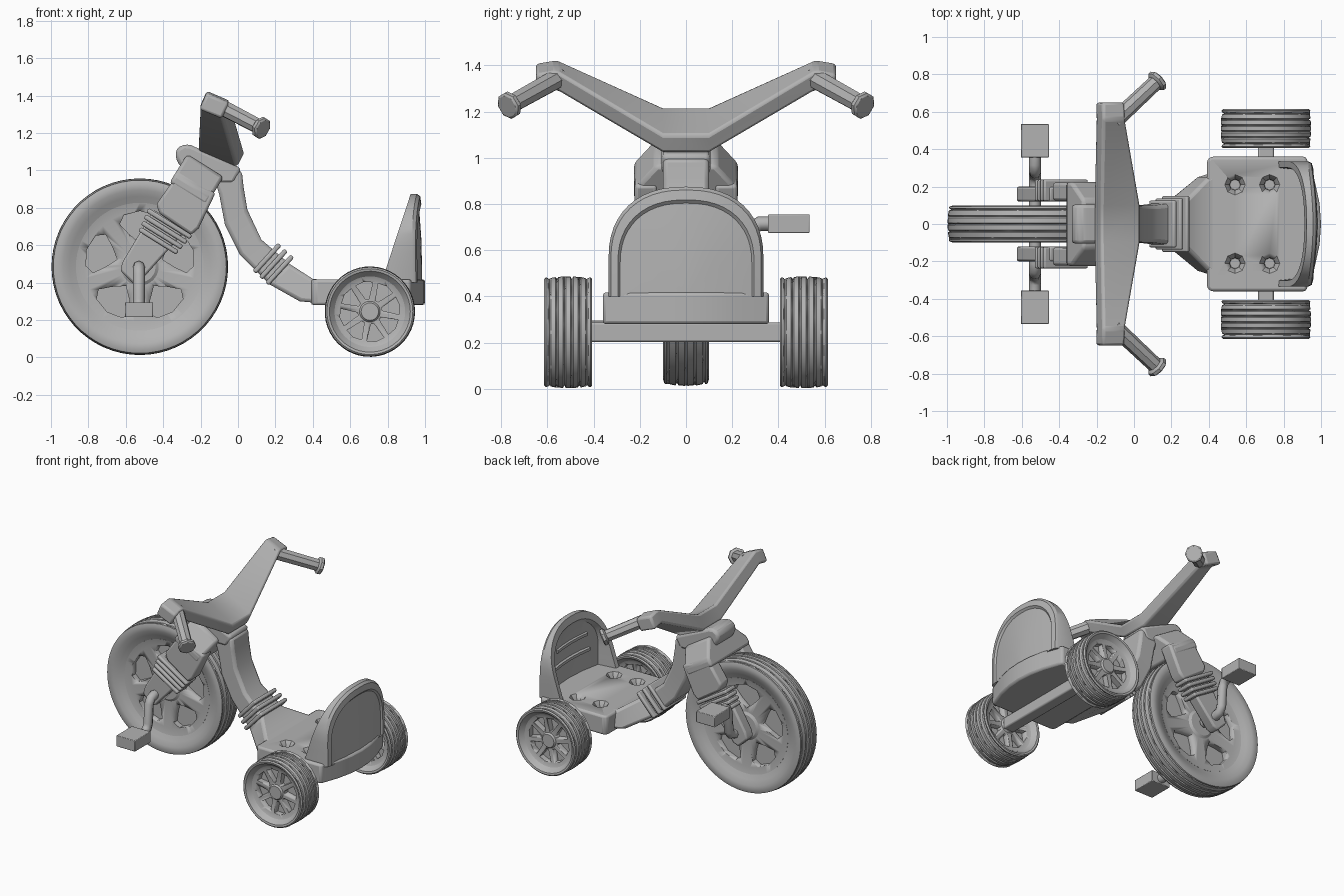
import bpy, bmesh
from math import sin, cos, pi, atan2
from mathutils import Matrix, Vector

if "Cube" in bpy.data.objects:
    bpy.data.objects.remove(bpy.data.objects["Cube"])

grey = bpy.data.materials.new("plain_grey")
grey.use_nodes = True
TONE = (0.45, 0.45, 0.45, 1)
grey.diffuse_color = TONE
grey.node_tree.nodes["Principled BSDF"].inputs["Base Color"].default_value = TONE


def finish(name, bm, bevel=0, segments=2):
    bmesh.ops.recalc_face_normals(bm, faces=bm.faces)
    mesh = bpy.data.meshes.new(name)
    bm.to_mesh(mesh)
    bm.free()
    ob = bpy.data.objects.new(name, mesh)
    bpy.context.collection.objects.link(ob)
    mesh.materials.append(grey)
    bpy.ops.object.select_all(action="DESELECT")
    ob.select_set(True)
    bpy.context.view_layer.objects.active = ob
    bpy.ops.object.shade_smooth_by_angle(angle=0.55)
    if bevel:
        mod = ob.modifiers.new("soft_edges", "BEVEL")
        mod.width, mod.segments, mod.limit_method = bevel, segments, "ANGLE"
    return ob


def loft(bm, rings, closed=False, caps=True):
    """Skin a list of closed point rings."""
    loops = [[bm.verts.new(p) for p in ring] for ring in rings]
    n = len(loops[0])
    pairs = list(zip(loops, loops[1:])) + ([(loops[-1], loops[0])] if closed else [])
    for a, b in pairs:
        for i in range(n):
            bm.faces.new((a[i], a[(i + 1) % n], b[(i + 1) % n], b[i]))
    if caps and not closed:
        bm.faces.new(loops[0])
        bm.faces.new(loops[-1])


def prism(name, outline, y0, y1, bevel=0):
    bm = bmesh.new()
    loft(bm, [[(x, y, z) for x, z in outline] for y in (y0, y1)])
    return finish(name, bm, bevel)


def box(name, centre, size, tilt=0, bevel=0.01):
    bm = bmesh.new()
    place = Matrix.Translation(centre) @ Matrix.Rotation(tilt, 4, "Y") @ Matrix.Diagonal((*size, 1))
    bmesh.ops.create_cube(bm, size=1, matrix=place)
    return finish(name, bm, bevel)


def rod(name, a, b, profile, sides=8):
    """Turned part along a-b; profile holds (fraction, radius)."""
    a, b = Vector(a), Vector(b)
    spin = (b - a).to_track_quat("Z", "Y")
    bm = bmesh.new()
    loft(bm, [[a.lerp(b, t) + spin @ Vector((r * cos(2 * pi * i / sides), r * sin(2 * pi * i / sides), 0))
               for i in range(sides)] for t, r in profile])
    return finish(name, bm)


def cut(target, cutter):
    cutter.hide_render = True
    cutter.hide_set(True)
    mod = target.modifiers.new("cut", "BOOLEAN")
    mod.object, mod.solver = cutter, "EXACT"


def wheel(name, centre, radius, rim, half, hole, count, turn, rows, segs):
    cx, cy, cz = centre
    spot = lambda r, a, y: (cx + r * cos(a), cy + y, cz + r * sin(a))
    # tyre with dashed tread grooves
    wall = radius - rim
    side = [(0.62, rim), (0.8, rim + wall * 0.3), (0.97, rim + wall * 0.55), (1, radius - wall * 0.22), (0.93, radius - wall * 0.07)]
    prof = [(-y * half, r, None) for y, r in side]
    for k in range(rows):
        y = half * 0.78 * (2 * k / (rows - 1) - 1)
        crown = radius - 0.012 * (y / half) ** 2
        prof += [(y - 0.006, crown, None), (y, crown, k), (y + 0.006, crown, None)]
    prof += [(y * half, r, None) for y, r in reversed(side)]
    bm = bmesh.new()
    loft(bm, [[spot(r - (0.012 if k is not None and (i + 2 * k) % 5 > 0 else 0), 2 * pi * i / segs, y)
               for y, r, k in prof] for i in range(segs)], closed=True)
    finish(name + "_tyre", bm)
    # dished rim with pocket openings on both faces
    bm = bmesh.new()
    rim_prof = [(-0.66, 0.25), (-0.55, 0.3), (-0.55, 0.88), (-0.66, 1.02), (0.66, 1.02), (0.55, 0.88), (0.55, 0.3), (0.66, 0.25)]
    loft(bm, [[spot(rim * r, 2 * pi * i / segs, y * half) for i in range(segs)] for y, r in rim_prof])
    disc = finish(name + "_rim", bm)
    bm = bmesh.new()
    for k in range(count):
        a = turn + 2 * pi * k / count
        for s in (-1, 1):
            loft(bm, [[spot(r * rim, a + d, s * y * half) for r, d in hole] for y in (0.15, 1.2)])
    cut(disc, finish(name + "_pocket_cutter", bm))


# wheels
petal = [(0.38, 0), (0.55, -0.32), (0.75, -0.44), (0.86, -0.3), (0.89, 0), (0.86, 0.3), (0.75, 0.44), (0.55, 0.32)]
wedge = [(0.36, -0.12), (0.85, -0.3), (0.88, 0), (0.85, 0.3), (0.36, 0.12)]
wheel("front_wheel", (-0.525, 0, 0.485), 0.472, 0.335, 0.1, petal, 5, pi / 2, 5, 60)
for tag, s in (("left", 1), ("right", -1)):
    wheel("rear_wheel_" + tag, (0.705, s * 0.51, 0.245), 0.242, 0.185, 0.104, wedge, 8, 0.2, 6, 45)
box("rear_axle", (0.705, 0, 0.245), (0.085, 0.9, 0.085))

# neck sweeping down and flaring into the seat
stations = [(0.02, 1.0, -0.13, 0.97, 0.1), (0.03, 0.91, -0.1, 0.87, 0.1), (0.05, 0.79, -0.07, 0.71, 0.1), (0.125, 0.63, 0.01, 0.55, 0.1),
            (0.276, 0.5, 0.17, 0.39, 0.12), (0.4, 0.42, 0.33, 0.3, 0.25), (0.5, 0.41, 0.5, 0.285, 0.3)]
bm = bmesh.new()
loft(bm, [[(x0, -w, z0), (x0, w, z0), (x1, w, z1), (x1, -w, z1)] for x0, z0, x1, z1, w in stations])
finish("neck", bm, 0.02)
for k in range(3):
    box("neck_ridge", (0.155 + 0.034 * k, 0, 0.53 - 0.031 * k), (0.026, 0.25 + 0.025 * k, 0.2), 0.74, 0.009)

# seat base with a bowed rear edge
bm = bmesh.new()
plan = [(0.39, -0.34), (0.41, -0.36), (0.92, -0.36)]
plan += [(1.0 - 0.65 * y * y, y) for y in (-0.33, -0.22, -0.11, 0, 0.11, 0.22, 0.33)]
plan += [(x, -y) for x, y in reversed(plan[:3])]
loft(bm, [[(x, y, z) for x, y in plan] for z in (0.28, 0.418)])
seat = finish("seat_base", bm, 0.018)
bm = bmesh.new()
for x in (0.54, 0.725):
    for y in (-0.21, 0.21):
        loft(bm, [[(x + r * cos(i * pi / 4), y + r * sin(i * pi / 4), z) for i in range(8)]
                  for r, z in ((0.028, 0.35), (0.03, 0.385), (0.056, 0.42), (0.056, 0.45))])
cut(seat, finish("seat_dimple_cutter", bm))

# wraparound backrest: arch rings from the rear centre, over the rim, to the front centre
HALF, STEPS = 0.335, 24
arch = [(HALF, 0.4), (HALF, 0.5)]
for i in range(STEPS + 1):
    a = pi * i / STEPS
    c, q = cos(a), sin(a)
    arch.append((HALF * (abs(c) ** 0.85) * (1 if c > 0 else -1), 0.57 + 0.305 * q ** 0.9 if 0 < i < STEPS else 0.57))
arch += [(-HALF, 0.5), (-HALF, 0.4)]


def rear_x(y, z):
    return 0.998 - 0.45 * y * y - 0.025 * ((z - 0.4) / 0.47) ** 3


def ring(s, depth, front):
    pts = []
    for y, z in arch:
        py, pz = y * s, 0.4 + (z - 0.4) * s
        x = rear_x(py, pz) - depth
        if front:
            x = 0.77 + 0.33 * (pz - 0.41) + 0.03 * (1 - s)
        pts.append((x, py, pz))
    return pts


bm = bmesh.new()
loft(bm, [ring(0.02, 0.014, 0), ring(0.45, 0.014, 0), ring(0.85, 0.014, 0), ring(0.88, 0, 0), ring(0.97, 0, 0),
          ring(1, 0.015, 0), ring(1, 0, 1), ring(0.97, 0, 1), ring(0.9, 0, 1), ring(0.85, 0.055, 0),
          ring(0.45, 0.055, 0), ring(0.02, 0.055, 0)])
finish("backrest", bm)
for z, w in ((0.56, 0.2), (0.68, 0.17)):
    bm = bmesh.new()
    ys = [w * (k / 4 - 1) for k in range(9)]
    loft(bm, [[(rear_x(y, z) - 0.05 - dx, y, z + dz) for dx, dz in ((0, -0.018), (0.02, -0.01), (0.02, 0.01), (0, 0.018))]
              for y in ys])
    finish("backrest_rib", bm)

# fork
prism("head_block", [(-0.335, 1.07), (-0.33, 1.115), (-0.29, 1.14), (-0.25, 1.135), (0.02, 1.01), (-0.02, 0.93), (-0.12, 0.93), (-0.31, 1.02)],
      -0.105, 0.105, 0.02)
lean = atan2(0.85, -0.53)
down, across = Vector((-0.53, 0, -0.85)), Vector((0.85, 0, -0.53))
top = Vector((-0.19, 0, 1.0))
bm = bmesh.new()
crown = [(-0.13, -0.03), (0.13, -0.03), (0.225, 0.09), (0.225, 0.15), (-0.225, 0.15), (-0.225, 0.09)]
loft(bm, [[top + across * s + down * t + Vector((0, y, 0)) for y, t in crown] for s in (-0.115, 0.115)])
finish("fork_crown", bm, 0.018)
for tag, s in (("left", 1), ("right", -1)):
    prism("fork_upper_" + tag, [(-0.33, 0.97), (-0.437, 0.818), (-0.42, 0.77), (-0.25, 0.655), (-0.21, 0.69), (-0.12, 0.88)],
          s * 0.125, s * 0.222, 0.015)
    prism("fork_lower_" + tag, [(-0.45, 0.79), (-0.615, 0.515), (-0.63, 0.465), (-0.56, 0.395), (-0.52, 0.41), (-0.28, 0.68)],
          s * 0.12, s * 0.2, 0.012)
    for k in range(4):
        p = top + down * (0.335 + 0.036 * k)
        box("fork_ridge_" + tag, (p.x, s * 0.18, p.z), (0.026, 0.115, 0.275 - 0.012 * k), lean, 0.009)

    # crank and pedal, one up and one down
    path = [(0.08, 0), (0.21, 0), (0.245, 0.012), (0.265, 0.045), (0.275, 0.18), (0.29, 0.215), (0.32, 0.23), (0.38, 0.23)]
    curve = bpy.data.curves.new("crank_" + tag, "CURVE")
    curve.dimensions, curve.bevel_depth, curve.bevel_resolution = "3D", 0.032, 2
    curve.use_fill_caps = True
    line = curve.splines.new("POLY")
    line.points.add(len(path) - 1)
    for pt, (y, z) in zip(line.points, path):
        pt.co = (-0.53, s * y, 0.485 + s * z, 1)
    curve.materials.append(grey)
    bpy.context.collection.objects.link(bpy.data.objects.new("crank_" + tag, curve))
    box("pedal_" + tag, (-0.53, s * 0.445, 0.485 + s * 0.23), (0.15, 0.18, 0.08), 0, 0.004)

    # handle grip with flanged end
    rod("grip_" + tag, (-0.11, s * 0.545, 1.35), (0.135, s * 0.775, 1.222),
        [(0, 0.045), (0.9, 0.042), (0.905, 0.05), (0.93, 0.06), (0.98, 0.06), (1, 0.05)])

# handlebar: tilted section swept out and up to each side
mid = [(0.035, 1.1), (-0.005, 1.02), (-0.215, 1.11), (-0.175, 1.22)]
end = [(-0.045, 1.375), (-0.085, 1.29), (-0.205, 1.34), (-0.165, 1.427)]
tip = [(x - 0.002, z - 0.015) for x, z in end]
bm = bmesh.new()
loft(bm, [[(x, y, z) for x, z in sec] for y, sec in
          ((-0.65, tip), (-0.56, end), (-0.1, mid), (0.1, mid), (0.56, end), (0.65, tip))])
finish("handlebar", bm, 0.015)
